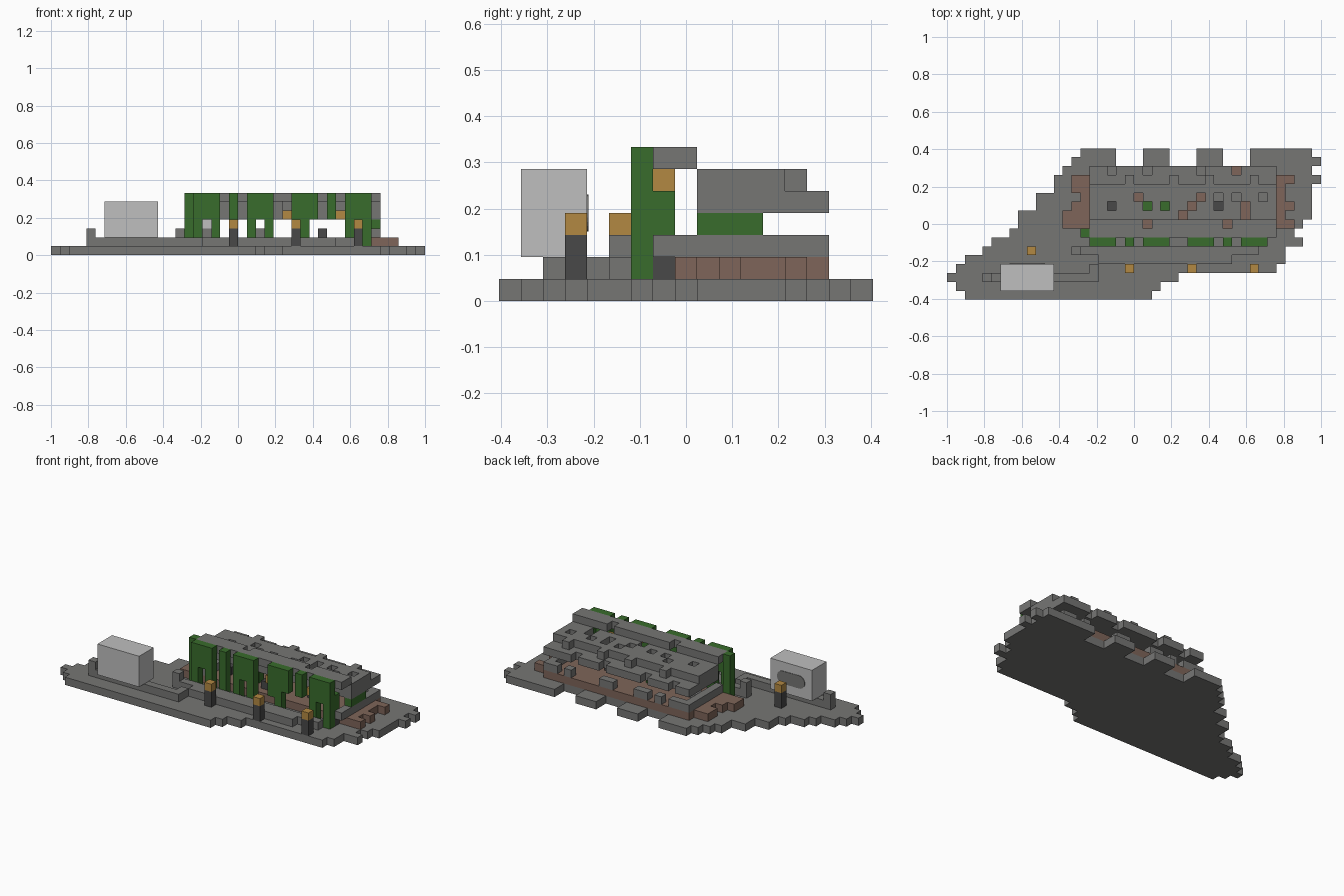
import bpy, bmesh
from mathutils import Vector

cube = bpy.data.objects.get("Cube")
if cube:
    bpy.data.objects.remove(cube, do_unlink=True)

U = 2 / 42  # block size
ORIGIN = Vector((-21, -8.5, 0))


def material(name, rgb):
    m = bpy.data.materials.new(name)
    m.use_nodes = True
    m.diffuse_color = (*rgb, 1)
    m.node_tree.nodes["Principled BSDF"].inputs["Base Color"].default_value = (*rgb, 1)
    return m


STONE = material("stone grey", (.18, .18, .175))
GREEN = material("leaf green", (.04, .15, .025))
BROWN = material("clay brown", (.21, .13, .10))
GOLD = material("lamp gold", (.45, .25, .055))
DARK = material("dark grey", (.065, .065, .065))
PALE = material("pale grey", (.52, .52, .52))

# Outward-facing quad corners for each axis
STEPS = [Vector(v) for v in ((1, 0, 0), (0, 1, 0), (0, 0, 1))]


def block(i, j, k):
    """Cells covered by ranges given as a number or an inclusive pair."""
    spans = [range(v[0], v[1] + 1) if isinstance(v, tuple) else (v,) for v in (i, j, k)]
    return {(a, b, c) for a in spans[0] for b in spans[1] for c in spans[2]}


def finish(bm, name, mat):
    bmesh.ops.remove_doubles(bm, verts=bm.verts, dist=U / 100)
    mesh = bpy.data.meshes.new(name)
    bm.to_mesh(mesh)
    bm.free()
    mesh.materials.append(mat)
    bpy.context.collection.objects.link(bpy.data.objects.new(name, mesh))


def build(name, mat, cells):
    """Make one mesh of the exposed faces of a set of block cells."""
    bm = bmesh.new()
    for cell in cells:
        base = Vector(cell)
        for axis in range(3):
            p, q = STEPS[(axis + 1) % 3], STEPS[(axis + 2) % 3]
            for side in (0, 1):
                step = STEPS[axis] * (1 if side else -1)
                if tuple(int(c) for c in base + step) in cells:
                    continue
                o = base + STEPS[axis] * side
                ring = [o, o + p, o + p + q, o + q]
                if not side:
                    ring.reverse()
                bm.faces.new([bm.verts.new((v + ORIGIN) * U) for v in ring])
    finish(bm, name, mat)


# Ground slab: first and last column of each row, with notches at the back
ROWS = [(2, 22), (1, 23), (0, 25), (1, 36), (2, 37), (4, 37), (5, 39), (7, 38),
        (8, 39), (8, 40), (10, 40), (10, 40), (12, 40), (12, 41), (13, 40),
        (14, 41), (15, 40)]
ground = set()
for j, span in enumerate(ROWS):
    ground |= block(span, j, 0)
for i in (19, 25, 31):
    ground -= block((i, i + 2), (15, 16), 0)
build("ground_slab", STONE, ground)

# Low wall stepping along the front
wall = block((4, 15), 2, 1) | block(16, (2, 3), 1) | block((17, 31), 4, 1)
wall |= block((14, 34), 5, 1) | block(4, 2, 2) | block(14, 5, 2)
build("front_wall", STONE, wall)

# Clay floor with ragged ends
floor = block((16, 36), (8, 14), 1)
for i, j in (((13, 15), (8, 9)), ((14, 15), 10), (15, 11), ((14, 15), (12, 13)),
             ((37, 38), 13), (37, (11, 12)), (38, 10), (37, (9, 10)), (38, 8), (37, 8)):
    floor |= block(i, j, 1)
build("clay_floor", BROWN, floor)

# Broken stone course above the floor
course = block(36, (7, 14), 2) | block(16, (8, 14), 2)
for i in (17, 18, 20, 22, 23, 27, 28, 33, 35):
    course |= block(i, 14, 2)
course |= block(17, 11, 2)
build("stone_course", STONE, course)

# Terraced roof with holes and a notched back edge
roof = block((16, 36), (9, 14), 4) | block((16, 36), (9, 12), 5) | block((16, 36), (7, 8), 6)
for i, j in ((18, 10), (22, 10), (24, 10), (30, 10), (21, 11), (27, 10), (26, 9),
             (28, 11), (33, 9), (33, 10), (22, 8), (31, 8)):
    roof -= block(i, j, (4, 6))
for i in (30, 32, 35):
    roof -= block(i, 11, 5)
for i in (20, 25, 29, 34):
    roof |= block(i, 13, 5)
for i in (18, 22, 28, 32):
    roof -= block(i, 14, 4)
build("terraced_roof", STONE, roof)

# Green facade panels, each column reaching down to its own layer
facade = block(15, 7, (1, 6))
for i, low in ((16, 1), (17, 4), (18, 1), (20, 1), (22, 1), (23, 4), (24, 1),
               (27, 3), (28, 1), (29, 4), (31, 4), (33, 1), (34, 4), (35, 1)):
    facade |= block(i, 6, (low, 6))
facade |= block(35, 7, (3, 4))
build("green_facade", GREEN, facade)

# Greenery inside the hall
build("inner_greenery", GREEN, block(36, (9, 11), 3) | block(36, 10, 2)
      | block(22, 10, (2, 3)) | block(24, 10, (2, 3)))

# Dark and pale furnishings
build("dark_blocks", DARK, block(18, 10, 2) | block(30, 10, 2) | block(24, 9, 2)
      | block(35, 7, 1))
build("pale_block", PALE, block(17, 11, 3))
build("hall_lamps", GOLD, block(26, 7, 4) | block(32, 7, 4) | block(28, 7, 5))

# Lamp posts
for n, (i, j) in enumerate(((9, 5), (20, 3), (27, 3), (34, 3)), 1):
    build(f"lamp_post_{n}", DARK, block(i, j, (1, 2)))
    build(f"lamp_head_{n}", GOLD, block(i, j, 3))

# Pale box resting on the wall
build("pale_box", PALE, block((6, 11), (1, 3), (2, 5)))

# Rounded plate on the back of the pale box
bm = bmesh.new()
bmesh.ops.create_cone(bm, cap_ends=True, segments=24, radius1=.04, radius2=.04, depth=.006)
for v in bm.verts:
    x, y, z = v.co
    x += .055 if x > 0 else -.055
    v.co = (x - 12 * U, z - 4.5 * U, y + 4 * U)
bmesh.ops.recalc_face_normals(bm, faces=bm.faces)
finish(bm, "box_back_plate", STONE)
